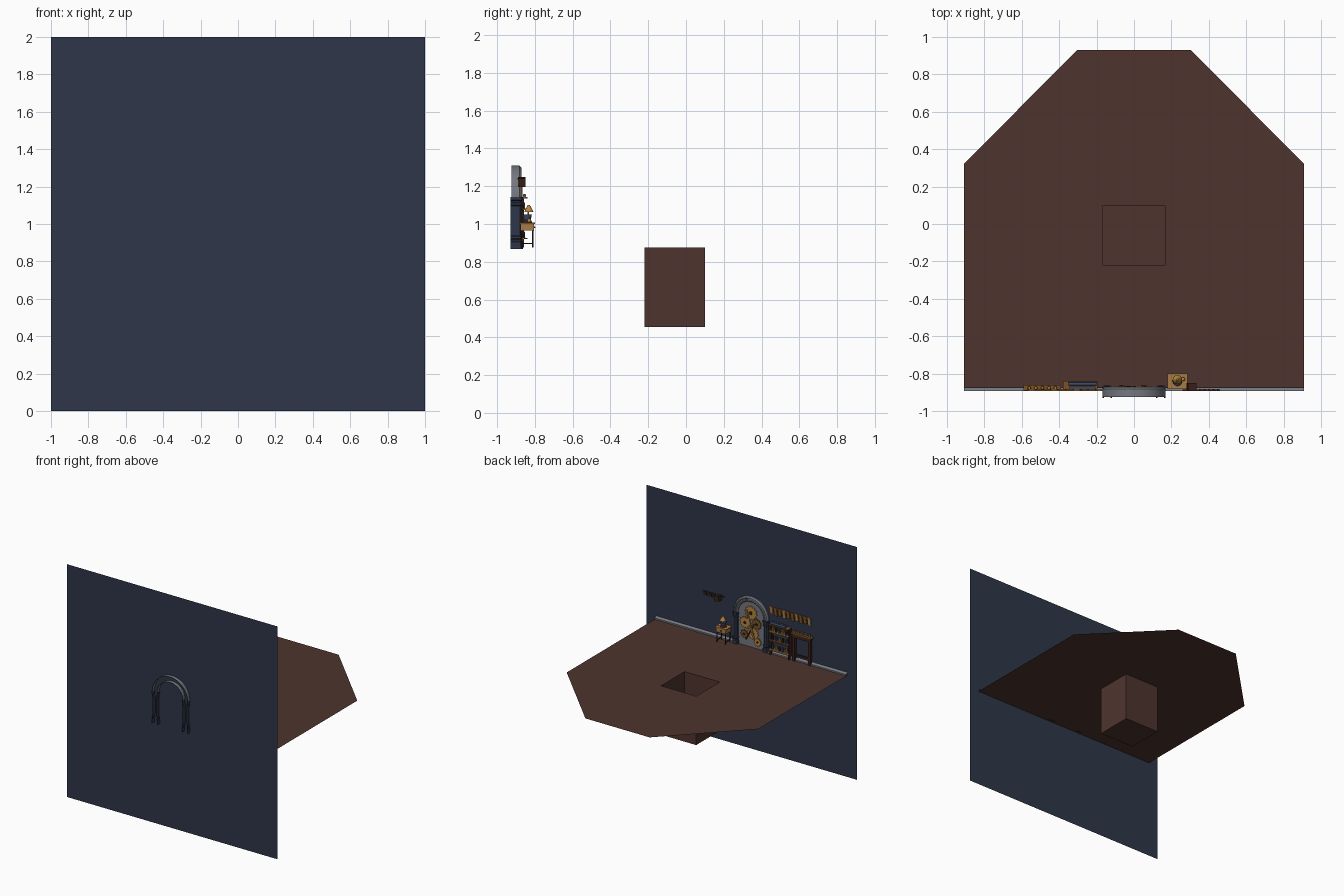
import bpy, bmesh, math
from mathutils import Matrix, Vector

if "Cube" in bpy.data.objects:
    bpy.data.objects.remove(bpy.data.objects["Cube"])


def material(name, hexcode):
    m = bpy.data.materials.new(name)
    lin = [(int(hexcode[i:i + 2], 16) / 255) for i in (0, 2, 4)]
    lin = [c / 12.92 if c <= 0.04045 else ((c + 0.055) / 1.055) ** 2.4 for c in lin]
    m.diffuse_color = (*lin, 1)
    m.use_nodes = True
    m.node_tree.nodes["Principled BSDF"].inputs["Base Color"].default_value = m.diffuse_color
    return m


NAVY = material("wall navy", "2E3648")
BROWN = material("floor brown", "4E342E")
GREY = material("stone grey", "74787F")
GOLD = material("brass", "B5853F")
WOOD = material("light wood", "A97B45")
OAK = material("oak", "7A5228")
DARK = material("dark wood", "3A221A")
BLUE = material("cloth blue", "3A4A6B")
FLOOR, WALL = 0.875, -0.893


def finish(name, bm, mat, smooth=False):
    mesh = bpy.data.meshes.new(name)
    bm.to_mesh(mesh)
    bm.free()
    mesh.materials.append(mat)
    ob = bpy.data.objects.new(name, mesh)
    bpy.context.collection.objects.link(ob)
    if smooth:
        for p in mesh.polygons:
            p.use_smooth = True
        mesh.set_sharp_from_angle(angle=math.radians(35))
    return ob


def box(name, x, y, z, mat, tilt=0):
    bm = bmesh.new()
    c = Vector((sum(x) / 2, sum(y) / 2, sum(z) / 2))
    size = Matrix.Diagonal((x[1] - x[0], y[1] - y[0], z[1] - z[0], 1))
    bmesh.ops.create_cube(bm, size=1, matrix=Matrix.Translation(c) @ Matrix.Rotation(tilt, 4, 'Y') @ size)
    return finish(name, bm, mat)


def cone(name, c, r1, r2, h, mat, axis='Z', seg=16):
    bm = bmesh.new()
    rot = Matrix.Rotation(-math.pi / 2, 4, 'X') if axis == 'Y' else Matrix.Rotation(math.pi / 2, 4, 'Y') if axis == 'X' else Matrix()
    bmesh.ops.create_cone(bm, cap_ends=True, segments=seg, radius1=r1, radius2=r2, depth=h,
                          matrix=Matrix.Translation(c) @ rot)
    return finish(name, bm, mat, True)


def ball(name, c, r, mat):
    bm = bmesh.new()
    bmesh.ops.create_uvsphere(bm, u_segments=12, v_segments=8, radius=r, matrix=Matrix.Translation(c))
    return finish(name, bm, mat, True)


def loft(name, rows, mat, smooth=False):
    # skin between open rows of points
    bm = bmesh.new()
    vs = [[bm.verts.new(p) for p in row] for row in rows]
    for a, b in zip(vs, vs[1:]):
        for i in range(len(a) - 1):
            bm.faces.new((a[i], a[i + 1], b[i + 1], b[i]))
    bmesh.ops.recalc_face_normals(bm, faces=bm.faces)
    return finish(name, bm, mat, smooth)


def flat(name, pts, mat):
    bm = bmesh.new()
    bm.faces.new([bm.verts.new(p) for p in pts])
    return finish(name, bm, mat)


# back wall sheet
flat("wall", [(-1, WALL, 0), (1, WALL, 0), (1, WALL, 2), (-1, WALL, 2)], NAVY)

# floor with cut corners, square opening and pit
outer = [(-.91, WALL), (.91, WALL), (.91, .32), (.305, .93), (-.305, .93), (-.91, .32)]
hole = [(-.167, -.22), (.167, -.22), (.167, .10), (-.167, .10)]
bm = bmesh.new()
o = [bm.verts.new((*p, FLOOR)) for p in outer]
h = [bm.verts.new((*p, FLOOR)) for p in hole]
b = [bm.verts.new((*p, .455)) for p in hole]
bm.faces.new((o[0], o[1], h[1], h[0]))
bm.faces.new((o[1], o[2], h[2], h[1]))
bm.faces.new((o[2], o[3], o[4], o[5], h[3], h[2]))
bm.faces.new((o[5], o[0], h[0], h[3]))
for i in range(4):
    j = (i + 1) % 4
    bm.faces.new((h[i], h[j], b[j], b[i]))
bm.faces.new(b)
finish("floor_and_pit", bm, BROWN)

# skirting moulding along the wall, open ended
prof = [(WALL + .018, FLOOR), (WALL + .018, FLOOR + .012), (WALL + .008, FLOOR + .02), (WALL, FLOOR + .024)]
for s in (-1, 1):
    loft("skirting", [[(s * x, y, z) for y, z in prof] for x in (.15, .91)], GREY)

# arch ring, hollow at the back
ring = [(.168, -.925), (.168, -.882), (.158, -.872), (.150, -.872), (.146, -.880),
        (.136, -.880), (.132, -.875), (.122, -.882), (.122, -.925)]
rows = []
for i in range(25):
    a = math.pi * i / 24
    rows.append([(r * math.cos(a), y, 1.142 + r * math.sin(a)) for r, y in ring])
loft("arch_ring", rows, GREY, True)

# columns with stepped base and capital
levels = [(.868, .004), (.905, .004), (.91, 0), (.918, 0), (.922, .003), (.935, .003), (.94, -.004),
          (1.095, -.004), (1.1, .002), (1.11, .002), (1.113, -.002), (1.122, -.002), (1.126, .004), (1.142, .004)]
for s in (-1, 1):
    rows = []
    for z, g in levels:
        u = [(.122 - g, -.93), (.122 - g, -.876 + g), (.13 - g, -.868 + g),
             (.157 + g, -.868 + g), (.165 + g, -.876 + g), (.165 + g, -.93)]
        rows.append([(s * x, y, z) for x, y in u])
    loft("column", rows, NAVY)

# stone panel filling the arch
pts = [(-.125, -.888, FLOOR), (.125, -.888, FLOOR)]
pts += [(.125 * math.cos(math.pi * i / 16), -.888, 1.142 + .125 * math.sin(math.pi * i / 16)) for i in range(17)]
flat("arch_panel", pts, GREY)


def gear(x, z, r, y, mat):
    # toothed wheel facing the room
    bm = bmesh.new()
    n = 12
    rim = []
    for i in range(n * 4):
        a = 2 * math.pi * i / (n * 4)
        q = r if i % 4 < 2 else r * .84
        rim.append(bm.verts.new((x + q * math.cos(a), y, z + q * math.sin(a))))
    f = bm.faces.new(rim)
    e = bmesh.ops.extrude_face_region(bm, geom=[f])
    bmesh.ops.translate(bm, vec=(0, .007, 0), verts=[v for v in e["geom"] if isinstance(v, bmesh.types.BMVert)])
    bmesh.ops.recalc_face_normals(bm, faces=bm.faces)
    finish("gear", bm, mat)
    cone("gear_hub", (x, y + .008, z), r * .3, r * .2, .014, DARK, 'Y', 10)


# brass mechanism in the arch
for x, z, r, y, m in ((.0, 1.17, .06, -.885, GOLD), (-.06, 1.09, .045, -.878, OAK), (.05, 1.08, .05, -.876, GOLD),
                      (-.02, 1.0, .055, -.884, GOLD), (.06, .98, .035, -.878, OAK), (-.07, .94, .035, -.876, GOLD)):
    gear(x, z, r, y, m)
box("mechanism_rod", (-.006, .006), (-.874, -.866), (.96, 1.2), GOLD, .3)
box("mechanism_rod", (-.005, .005), (-.874, -.866), (.93, 1.1), DARK, -.5)

# side table with a brass lamp and vase
box("table_top", (.18, .285), (-.882, -.80), (1.0, 1.008), WOOD)
box("table_drawer", (.188, .277), (-.876, -.806), (.965, 1.0), WOOD)
ball("drawer_knob", (.232, -.803, .983), .005, DARK)
for x in (.192, .273):
    for y in (-.872, -.811):
        cone("table_leg", (x, y, .92), .004, .005, .09, DARK, seg=8)
    box("leg_rail", (x - .003, x + .003), (-.872, -.811), (.893, .899), DARK)
cone("lamp_base", (.232, -.84, 1.014), .026, .018, .012, DARK)
cone("lamp_body", (.232, -.84, 1.035), .018, .024, .03, BLUE)
cone("lamp_stem", (.232, -.835, 1.06), .005, .005, .03, GOLD, seg=8)
cone("lamp_shade", (.232, -.832, 1.082), .025, .005, .038, GOLD)
ball("ornament", (.262, -.83, 1.018), .011, GOLD)

# wall rack with a hanging dark case
box("rack_bar", (.26, .46), (-.892, -.884), (1.232, 1.24), DARK)
box("hanging_case", (.285, .33), (-.89, -.85), (1.2, 1.245), DARK, .2)
for i in range(5):
    x = .35 + i * .024
    box("rack_tool", (x, x + .008), (-.89, -.882), (1.205, 1.236), DARK if i % 2 else OAK, .2)

# row of hanging boards
box("board_rail", (-.57, -.17), (-.892, -.886), (1.262, 1.27), OAK)
for i in range(10):
    x = -.565 + i * .04
    box("hanging_board", (x, x + .028), (-.89, -.882), (1.205 + .01 * (i % 2), 1.275), OAK if i % 3 else WOOD, .12)

# shelf unit with cloth rolls and jars
for x in (-.375, -.2):
    box("shelf_post", (x - .005, x + .005), (-.89, -.858), (FLOOR, 1.14), DARK)
for k, z in enumerate((.92, 1.0, 1.075, 1.135)):
    box("shelf_board", (-.38, -.195), (-.89, -.84), (z, z + .007), OAK if k % 2 else WOOD)
    if k < 3:
        for i in range(5):
            x = -.35 + i * .032
            cone("jar", (x, -.862, z + .024), .011, .008, .034, (GOLD, BLUE, DARK)[(i + k) % 3], seg=10)
cone("cloth_roll", (-.275, -.855, 1.15), .009, .009, .15, BLUE, 'X', 12)
box("folded_cloth", (-.345, -.205), (-.884, -.868), (1.142, 1.155), BLUE)

# narrow bench against the wall
box("bench_top", (-.59, -.39), (-.89, -.862), (1.105, 1.117), OAK)
box("bench_apron", (-.575, -.405), (-.887, -.866), (1.075, 1.105), DARK)
for x in (-.565, -.415):
    box("bench_leg", (x - .012, x + .012), (-.887, -.866), (FLOOR, 1.08), DARK)
box("bench_stretcher", (-.565, -.415), (-.88, -.873), (.92, .935), DARK)
for i in range(5):
    cone("bench_item", (-.56 + i * .035, -.876, 1.127), .01, .007, .02, GOLD if i % 2 else WOOD, seg=10)
